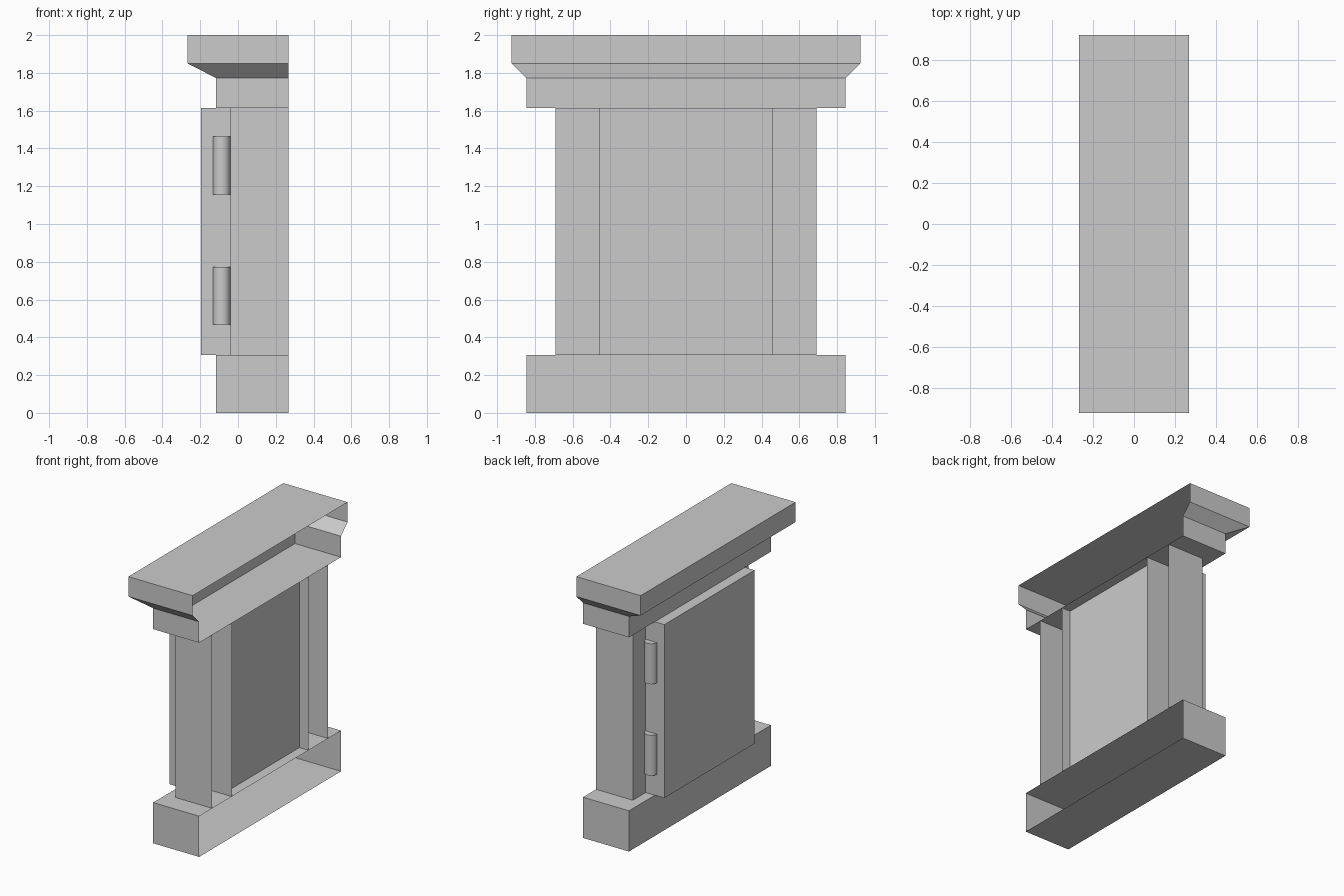
import bpy, bmesh

cube = bpy.data.objects.get("Cube")
if cube:
    bpy.data.objects.remove(cube)

stone = bpy.data.materials.new("plain_grey")
stone.use_nodes = True
GREY = (0.6, 0.6, 0.6, 1)
stone.diffuse_color = GREY
stone.node_tree.nodes["Principled BSDF"].inputs["Base Color"].default_value = GREY

WALL_X = 0.268          # open side that sits against a wall
BASE_Z, FRIEZE_Z = 0.307, 1.615


def finish(name, bm):
    mesh = bpy.data.meshes.new(name)
    bm.to_mesh(mesh)
    bm.free()
    mesh.materials.append(stone)
    obj = bpy.data.objects.new(name, mesh)
    bpy.context.collection.objects.link(obj)
    return obj


def shell(name, rings, x1=WALL_X, caps=True, open_side=True):
    """Stack rectangles (z, x0, y0, y1) into a block, left open towards +x."""
    bm = bmesh.new()
    loops = [[bm.verts.new(p) for p in
              ((x0, y0, z), (x1, y0, z), (x1, y1, z), (x0, y1, z))]
             for z, x0, y0, y1 in rings]
    for low, high in zip(loops, loops[1:]):
        for i in range(4):
            if open_side and i == 1:
                continue
            j = (i + 1) % 4
            bm.faces.new((low[i], low[j], high[j], high[i]))
    if caps:
        bm.faces.new(loops[0][::-1])
        bm.faces.new(loops[-1])
    return finish(name, bm)


# Plinth and flared cornice
shell("base", [(0, -0.116, -0.845, 0.845), (BASE_Z, -0.116, -0.845, 0.845)])
shell("cornice", [(FRIEZE_Z, -0.116, -0.845, 0.845),
                  (1.773, -0.116, -0.845, 0.845),
                  (1.85, -0.268, -0.923, 0.923),
                  (2.0, -0.268, -0.923, 0.923)])

# Posts
for side, y0, y1 in (("right", -0.69, -0.457), ("left", 0.457, 0.69)):
    shell(side + "_post", [(z, -0.04, y0, y1) for z in (BASE_Z, FRIEZE_Z)],
          caps=False)

# Door slab on the outer side
shell("door_slab", [(z, -0.196, -0.537, 0.537) for z in (BASE_Z, FRIEZE_Z)],
      x1=-0.04, open_side=False)

# Recessed panel between the posts
bm = bmesh.new()
bm.faces.new([bm.verts.new((0.193, y, z)) for y, z in
              ((-0.457, BASE_Z), (0.457, BASE_Z),
               (0.457, FRIEZE_Z), (-0.457, FRIEZE_Z))])
finish("recessed_panel", bm)

# Hinge barrels at both edges of the slab
for y in (-0.537, 0.537):
    for z in (0.62, 1.31):
        bpy.ops.mesh.primitive_cylinder_add(
            vertices=16, radius=0.047, depth=0.305,
            location=(-0.087, y, z), rotation=(0, 0, 0.196))
        hinge = bpy.context.object
        hinge.name = "hinge_barrel"
        hinge.data.materials.append(stone)
        bpy.ops.object.shade_smooth_by_angle()
